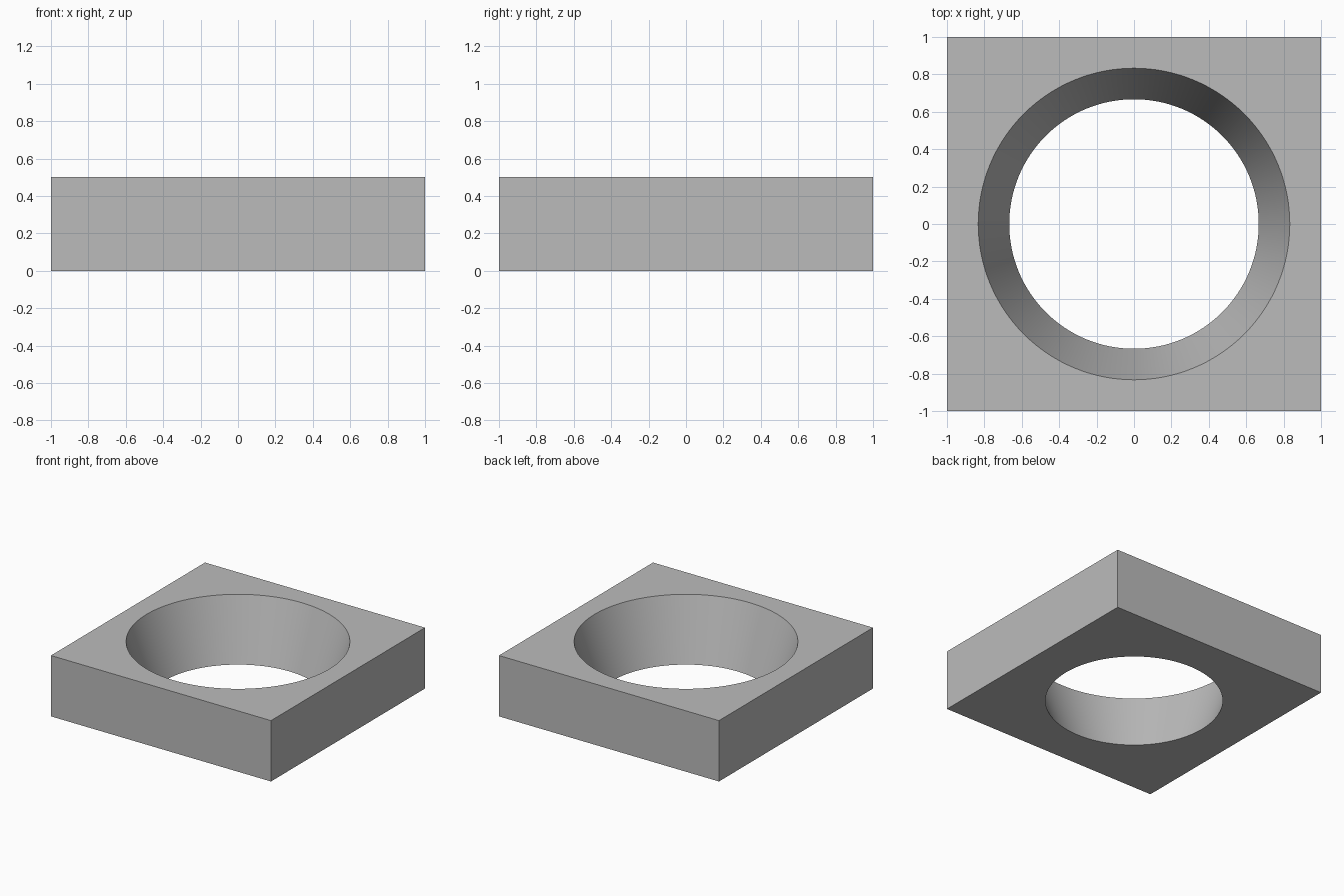
import bpy
import math

default_cube = bpy.data.objects.get("Cube")
if default_cube:
    bpy.data.objects.remove(default_cube, do_unlink=True)

SIDE, HEIGHT = 2.0, 0.5
TOP_RADIUS, BOTTOM_RADIUS = 0.833, 0.667
MARGIN = 0.1  # cutter overshoot above and below the block

grey = bpy.data.materials.new("plain grey")
grey.use_nodes = True
colour = (0.5, 0.5, 0.5, 1)
grey.diffuse_color = colour
grey.node_tree.nodes["Principled BSDF"].inputs["Base Color"].default_value = colour

# Square block
bpy.ops.mesh.primitive_cube_add(size=1, location=(0, 0, HEIGHT / 2))
block = bpy.context.object
block.name = "square_block"
block.scale = (SIDE, SIDE, HEIGHT)
bpy.ops.object.transform_apply(location=True, rotation=False, scale=True)
block.data.materials.append(grey)

# Tapered cutter, continuing the slope of the hole past both faces
overshoot = (TOP_RADIUS - BOTTOM_RADIUS) / HEIGHT * MARGIN
bpy.ops.mesh.primitive_cone_add(
    vertices=128, radius1=BOTTOM_RADIUS - overshoot, radius2=TOP_RADIUS + overshoot,
    depth=HEIGHT + 2 * MARGIN, location=(0, 0, HEIGHT / 2))
cutter = bpy.context.object
cutter.name = "hole_cutter"
cutter.hide_render = True
cutter.data.materials.append(grey)

# Cut the tapered hole through the block
hole = block.modifiers.new("tapered hole", "BOOLEAN")
hole.operation = "DIFFERENCE"
hole.solver = "EXACT"
hole.object = cutter
bpy.ops.object.select_all(action="DESELECT")
block.select_set(True)
bpy.context.view_layer.objects.active = block
bpy.ops.object.modifier_apply(modifier=hole.name)
bpy.data.objects.remove(cutter, do_unlink=True)

# Smooth hole wall, crisp rims and block edges
bpy.ops.object.shade_smooth_by_angle(angle=math.radians(30))
